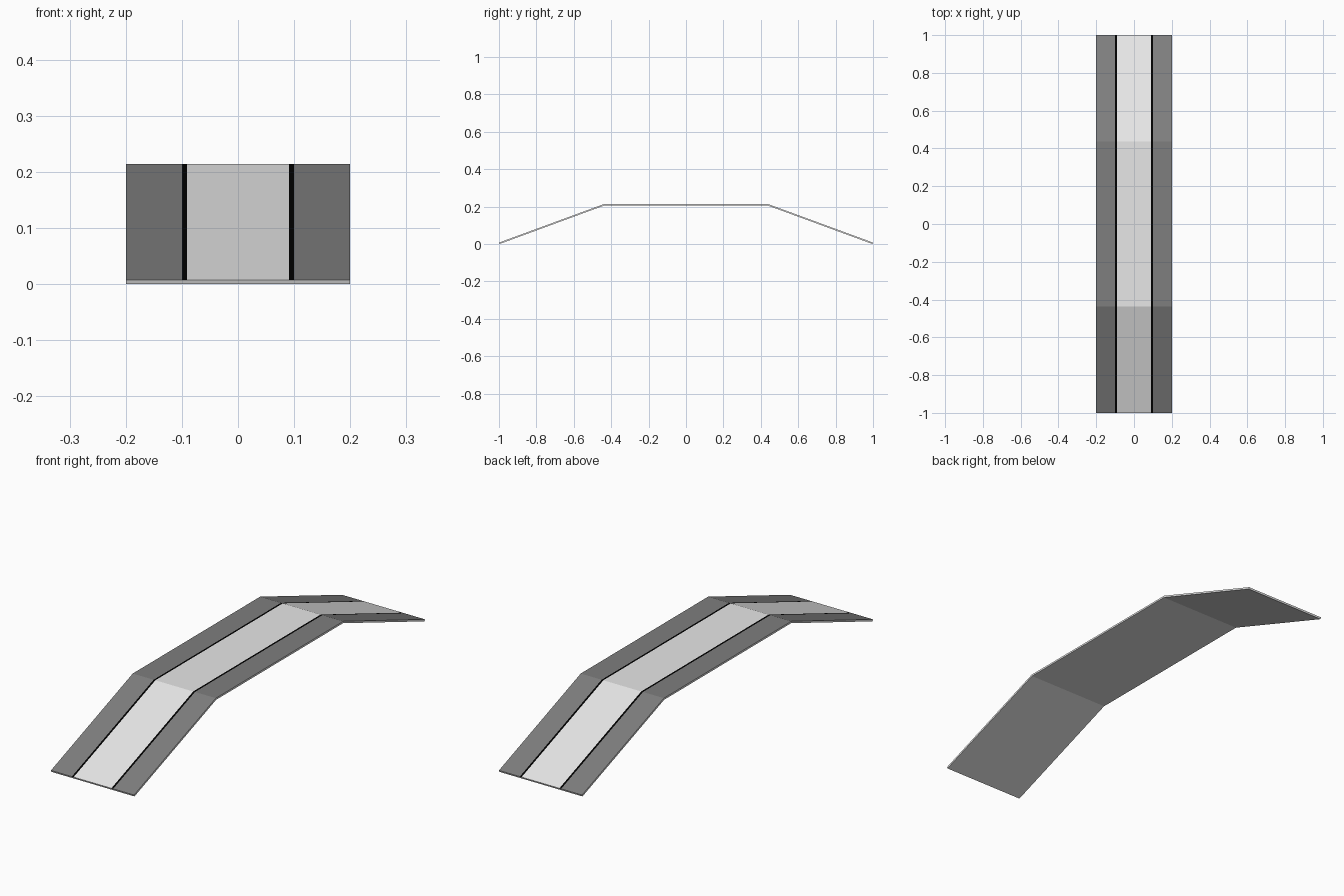
import bpy, bmesh

if "Cube" in bpy.data.objects:
    bpy.data.objects.remove(bpy.data.objects["Cube"])

def material(name, v):
    m = bpy.data.materials.new(name)
    m.diffuse_color = (v, v, v, 1)
    m.use_nodes = True
    m.node_tree.nodes["Principled BSDF"].inputs["Base Color"].default_value = m.diffuse_color
    return m

mats = [material("dark_grey", 0.21), material("light_grey", 0.80), material("black", 0.0)]

# Side profile of the deck (y, z): upper surface and underside, ends cut square to the slope
upper = [(-1, 0.0075), (-0.438, 0.214), (0.438, 0.214), (1, 0.0075)]
under = [(-0.997, 0), (-0.4365, 0.206), (0.4365, 0.206), (0.997, 0)]
half = [0.091, 0.0995, 0.2]
xs = [-x for x in reversed(half)] + half

bm = bmesh.new()
top = [[bm.verts.new((x, y, z)) for x in xs] for y, z in upper]
low = [[bm.verts.new((x, y, z)) for x in xs] for y, z in under]

def face(verts, mat):
    bm.faces.new(verts).material_index = mat

n = len(xs) - 1
strip_mats = [0, 2, 1, 2, 0]  # verge, line, lane, line, verge
for r in range(len(upper) - 1):
    # Striped upper surface and plain light underside
    for c in range(n):
        face((top[r][c], top[r][c + 1], top[r + 1][c + 1], top[r + 1][c]), strip_mats[c])
        face((low[r][c], low[r + 1][c], low[r + 1][c + 1], low[r][c + 1]), 1)
    # Long side rims
    for c in (0, n):
        face((low[r][c], low[r + 1][c], top[r + 1][c], top[r][c]), 1)
# End rims
for r in (0, len(upper) - 1):
    for c in range(n):
        face((low[r][c], low[r][c + 1], top[r][c + 1], top[r][c]), 1)
bmesh.ops.recalc_face_normals(bm, faces=bm.faces[:])

mesh = bpy.data.meshes.new("ramp_deck")
bm.to_mesh(mesh)
bm.free()
for m in mats:
    mesh.materials.append(m)
bpy.context.collection.objects.link(bpy.data.objects.new("ramp_deck", mesh))
